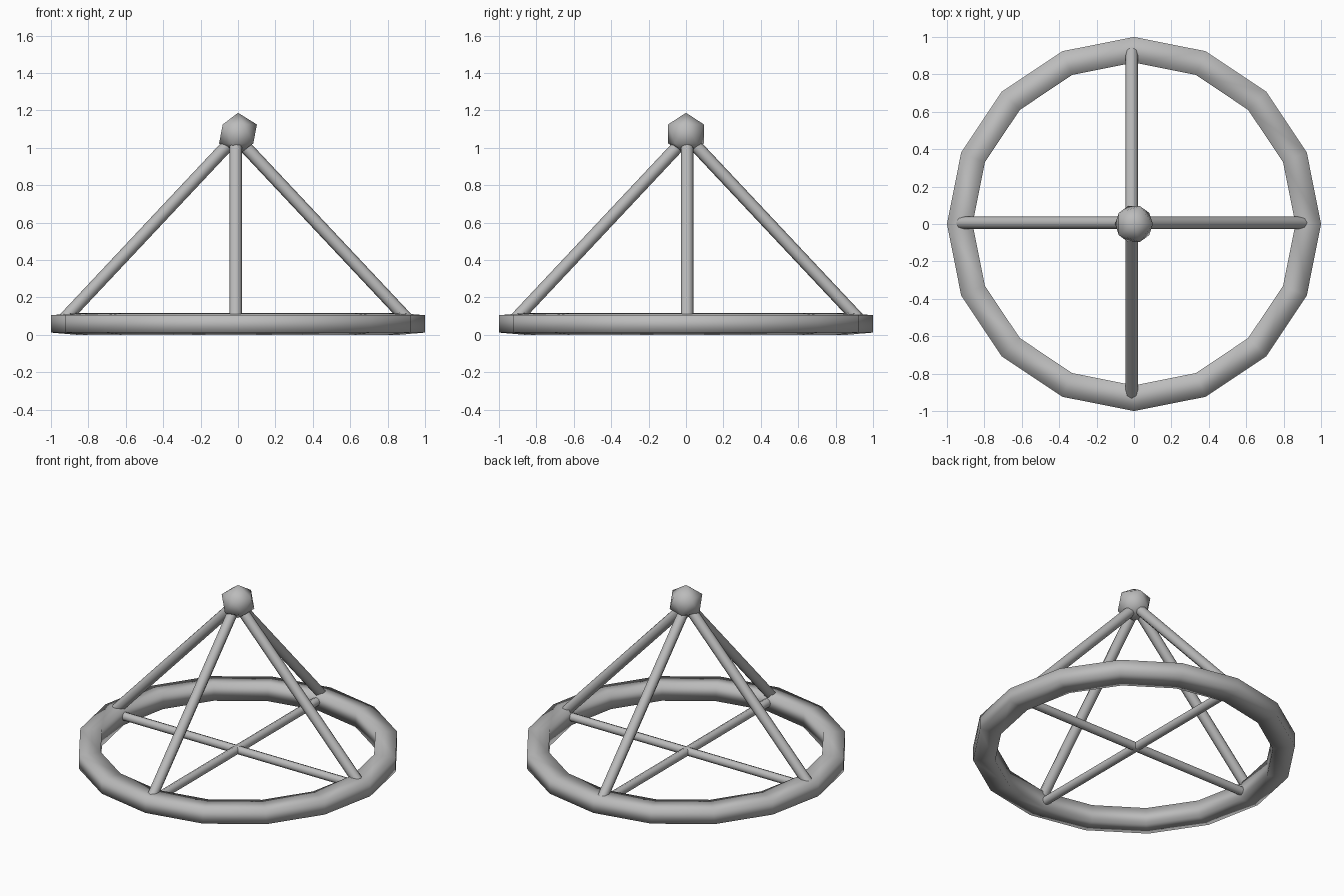
import bpy
import bmesh
import math
from mathutils import Vector

cube = bpy.data.objects.get("Cube")
if cube:
    bpy.data.objects.remove(cube, do_unlink=True)

grey = bpy.data.materials.new("plain grey")
grey.use_nodes = True
colour = (0.5, 0.5, 0.5, 1)
grey.diffuse_color = colour
grey.node_tree.nodes["Principled BSDF"].inputs["Base Color"].default_value = colour


def finish(name, bm):
    """Turn a bmesh into a smooth grey object."""
    bmesh.ops.recalc_face_normals(bm, faces=bm.faces)
    for face in bm.faces:
        face.smooth = True
    mesh = bpy.data.meshes.new(name)
    bm.to_mesh(mesh)
    bm.free()
    mesh.materials.append(grey)
    obj = bpy.data.objects.new(name, mesh)
    bpy.context.collection.objects.link(obj)
    return obj


def rod(name, start, end, radius, sides=8):
    """Round bar between two points."""
    start, end = Vector(start), Vector(end)
    axis = end - start
    bm = bmesh.new()
    bmesh.ops.create_cone(bm, cap_ends=True, segments=sides, radius1=radius,
                          radius2=radius, depth=axis.length)
    obj = finish(name, bm)
    # keep the end caps crisp
    for poly in obj.data.polygons:
        poly.use_smooth = len(poly.vertices) == 4
    obj.location = (start + end) / 2
    obj.rotation_euler = axis.to_track_quat("Z", "Y").to_euler()
    return obj


# Base ring: a four-sided section swept round sixteen corners
section = [(1.0, 0.012), (1.0, 0.105), (0.863, 0.116), (0.863, 0.0)]
corners = 16
bm = bmesh.new()
loops = []
for i in range(corners):
    a = math.tau * i / corners
    loops.append([bm.verts.new((r * math.cos(a), r * math.sin(a), z))
                  for r, z in section])
for i, here in enumerate(loops):
    after = loops[(i + 1) % corners]
    for j in range(len(section)):
        k = (j + 1) % len(section)
        bm.faces.new((here[j], after[j], after[k], here[k]))
finish("base_ring", bm)

# Faceted knob at the apex
bm = bmesh.new()
bmesh.ops.create_icosphere(bm, subdivisions=1, radius=0.113)
finish("top_knob", bm).location = (0, 0, 1.074)

# Four sloping legs
centre = Vector((-0.012, 0.006, 0))
apex = centre + Vector((0, 0, 1.06))
directions = {"left": (1, 0, 0), "right": (-1, 0, 0),
              "front": (0, -1, 0), "back": (0, 1, 0)}
for side, way in directions.items():
    foot = centre + Vector(way) * 0.93 + Vector((0, 0, 0.07))
    rod(side + "_leg", foot, apex, 0.034)

# Two crossing bars inside the ring
mid = centre + Vector((0, 0, 0.058))
for name, way in (("side_crossbar", "left"), ("depth_crossbar", "front")):
    reach = Vector(directions[way]) * 0.92
    rod(name, mid - reach, mid + reach, 0.028)
